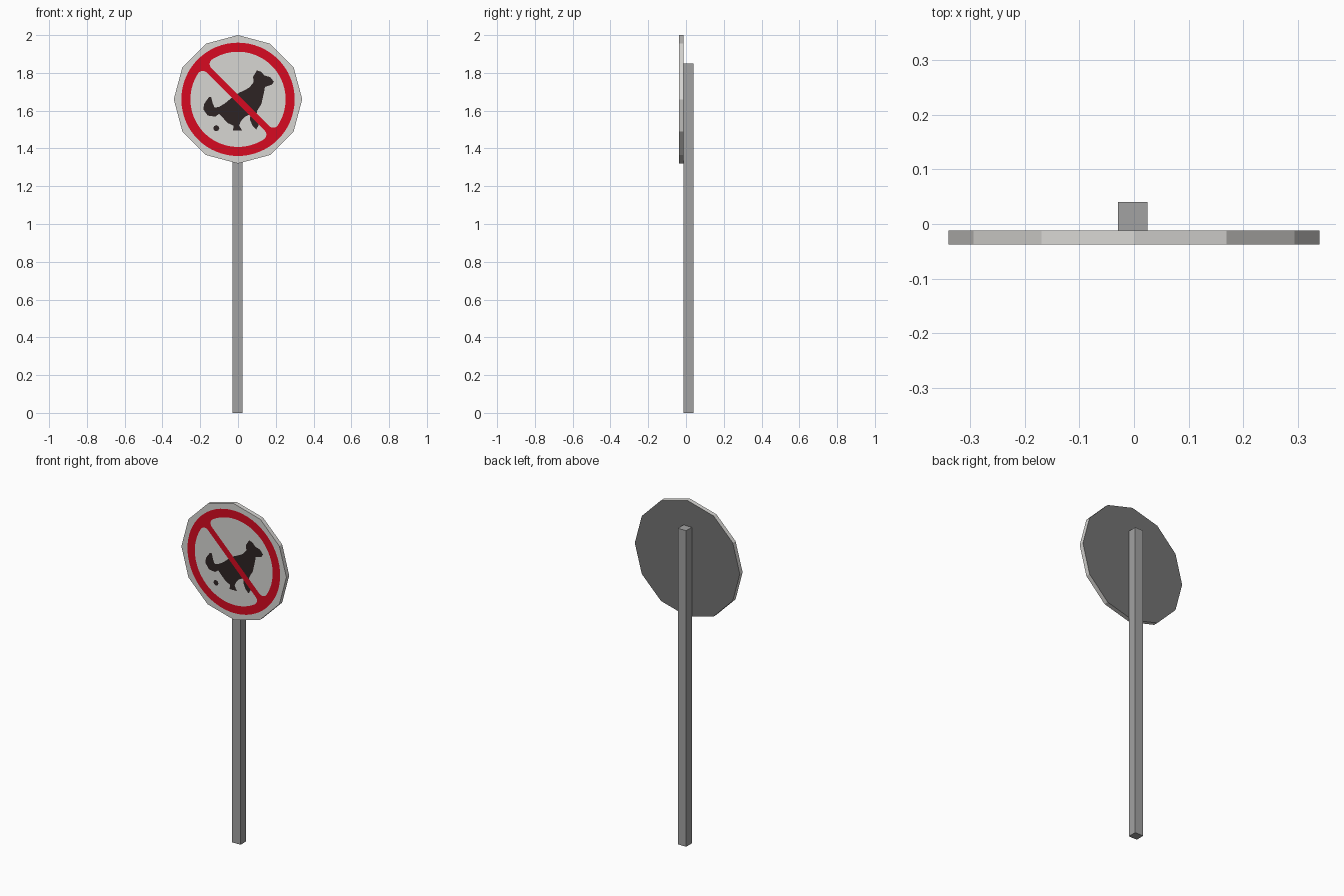
import bpy, bmesh, math

if "Cube" in bpy.data.objects:
    bpy.data.objects.remove(bpy.data.objects["Cube"])

CZ = 1.66            # height of the sign centre
FRONT, BACK = -0.038, -0.012


def material(name, rgb):
    m = bpy.data.materials.new(name)
    m.diffuse_color = (*rgb, 1)
    m.use_nodes = True
    m.node_tree.nodes["Principled BSDF"].inputs["Base Color"].default_value = m.diffuse_color
    return m


LIGHT = material("light grey", (0.68, 0.67, 0.65))
RED = material("sign red", (0.68, 0.003, 0.015))
BLACK = material("soft black", (0.026, 0.017, 0.017))
STEEL = material("post grey", (0.36, 0.36, 0.36))
DARK = material("back grey", (0.17, 0.17, 0.17))


def finish(name, bm, *mats):
    mesh = bpy.data.meshes.new(name)
    bm.to_mesh(mesh)
    bm.free()
    for m in mats:
        mesh.materials.append(m)
    ob = bpy.data.objects.new(name, mesh)
    bpy.context.collection.objects.link(ob)
    return ob


def plate(name, outline, layer, mat):
    """Paper-thin painted shape facing -y; outline is in (x, z) about the sign centre."""
    bm = bmesh.new()
    y = FRONT - 0.0007 * layer
    f = bm.faces.new([bm.verts.new((x, y, CZ + z)) for x, z in outline])
    f.normal_update()
    if f.normal.y > 0:
        f.normal_flip()
    bmesh.ops.triangulate(bm, faces=[f])
    return finish(name, bm, mat)


def arc(cx, cz, r, a0, a1, n):
    return [(cx + r * math.cos(a0 + (a1 - a0) * i / n),
             cz + r * math.sin(a0 + (a1 - a0) * i / n)) for i in range(n + 1)]


def turn(pts, a):
    c, s = math.cos(a), math.sin(a)
    return [(x * c - z * s, x * s + z * c) for x, z in pts]


# square post
bm = bmesh.new()
bmesh.ops.create_cube(bm, size=1)
for v in bm.verts:
    v.co = (-0.002 + v.co.x * 0.054, 0.014 + v.co.y * 0.052, (v.co.z + 0.5) * 1.85)
finish("post", bm, STEEL)

# twelve-sided board, dark on the back
bm = bmesh.new()
ring = arc(0, 0, 0.34, 0, 2 * math.pi, 12)[:-1]
f = bm.faces.new([bm.verts.new((x, FRONT, CZ + z)) for x, z in ring])
ext = bmesh.ops.extrude_face_region(bm, geom=[f], use_keep_orig=True)
for v in ext["geom"]:
    if isinstance(v, bmesh.types.BMVert):
        v.co.y = BACK
bmesh.ops.recalc_face_normals(bm, faces=bm.faces)
for f in bm.faces:
    f.material_index = 1 if f.normal.y > 0.5 else 0
finish("sign_board", bm, LIGHT, DARK)

# red disc, then two light half moons with rounded corners leave ring and slash
plate("red_ring", arc(0, 0, 0.30, 0, 2 * math.pi, 64)[:-1], 1, RED)
R, H, F = 0.252, 0.017, 0.03
fx, fz = math.sqrt((R - F) ** 2 - (H + F) ** 2), H + F
t = math.atan2(fz, fx)
moon = (arc(fx, fz, F, -math.pi / 2, t, 8)
        + arc(0, 0, R, t, math.pi - t, 40)[1:-1]
        + arc(-fx, fz, F, math.pi - t, 1.5 * math.pi, 8))
for name, a in (("upper_field", -math.pi / 4), ("lower_field", 0.75 * math.pi)):
    plate(name, turn(moon, a), 2, LIGHT)

# squatting dog silhouette, traced in hundredths of a unit
dog = [(10, 15.3), (12.2, 14.6), (14, 12.6), (17, 11.8), (19, 9.3), (18, 7.8),
       (14.3, 6.6), (13.6, 3), (12.4, -2.4), (10.2, -6), (9.6, -8.8), (10.6, -11.5),
       (11, -13.6), (9.6, -16), (7.6, -13.8), (6.2, -10.4), (6.8, -7.6), (3.4, -9.4),
       (1.5, -11.6), (0.6, -13.8), (2.2, -16.6), (-2.6, -16.6), (-2.4, -14), (-5.3, -12.6),
       (-8, -9.8), (-10, -7.6), (-12, -9.2), (-16, -8.6), (-18.3, -5.4), (-18, -2.6),
       (-15.4, 1.2), (-14.2, 1.2), (-13.4, -2), (-12.4, -4.4), (-10, -4), (-7, -2.2),
       (-3.6, 0.6), (0.4, 3.4), (3, 4.6), (6, 6.2), (8.2, 9), (8, 12)]
plate("dog", [(x / 100, z / 100) for x, z in dog], 3, BLACK)
plate("dropping", arc(-0.115, -0.153, 0.016, 0, 2 * math.pi, 8)[:-1], 3, BLACK)

# red slash over the dog
bar = [(-0.26, -H), (0.26, -H), (0.26, H), (-0.26, H)]
plate("red_slash", turn(bar, -math.pi / 4), 4, RED)
